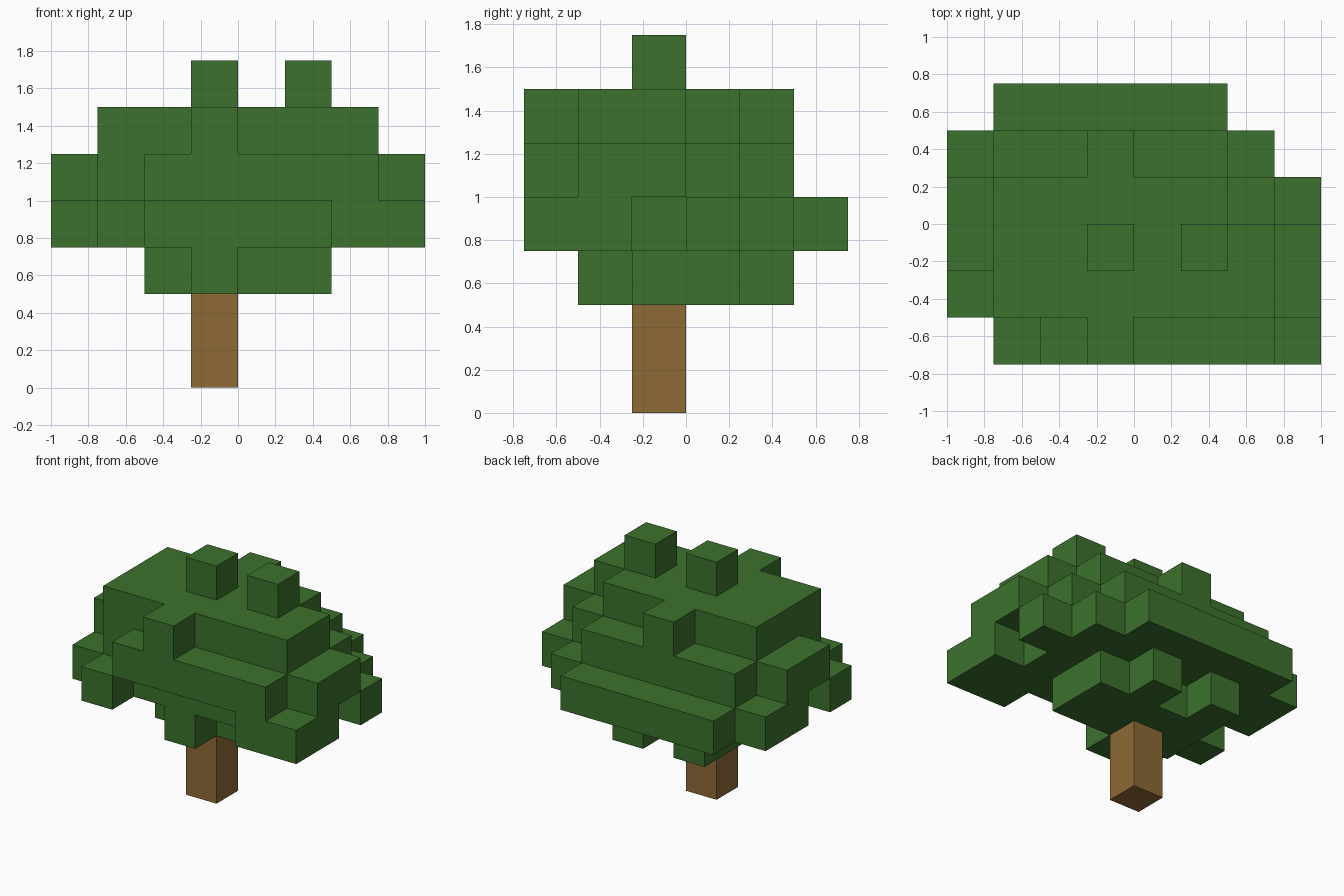
import bpy
import bmesh
from mathutils import Vector

CELL = 0.25
ORIGIN = Vector((-1.0, -0.75, 0.0))

cube = bpy.data.objects.get("Cube")
if cube:
    bpy.data.objects.remove(cube, do_unlink=True)


def make_material(name, rgb):
    mat = bpy.data.materials.new(name)
    mat.use_nodes = True
    color = (*rgb, 1.0)
    mat.diffuse_color = color
    bsdf = next(n for n in mat.node_tree.nodes if n.type == "BSDF_PRINCIPLED")
    bsdf.inputs["Base Color"].default_value = color
    return mat


def block_cells(layers, base):
    """Turn text plans (rows from front to back) into a set of grid cells."""
    return {(x, y, base + z)
            for z, plan in enumerate(layers)
            for y, row in enumerate(plan)
            for x, mark in enumerate(row) if mark == "#"}


def build_blocks(name, cells, mat):
    """Make the outer skin of the cells and merge its flat areas."""
    bm = bmesh.new()
    for cell in cells:
        for axis in range(3):
            for side in (0, 1):
                step = [0, 0, 0]
                step[axis] = 2 * side - 1
                if tuple(c + s for c, s in zip(cell, step)) in cells:
                    continue
                corners = []
                for a, b in ((0, 0), (1, 0), (1, 1), (0, 1)):
                    corner = list(cell)
                    corner[axis] += side
                    corner[(axis + 1) % 3] += a
                    corner[(axis + 2) % 3] += b
                    corners.append(bm.verts.new(ORIGIN + CELL * Vector(corner)))
                bm.faces.new(corners if side else corners[::-1])
    bmesh.ops.remove_doubles(bm, verts=bm.verts, dist=0.001)
    bmesh.ops.dissolve_limit(bm, angle_limit=0.01, verts=bm.verts, edges=bm.edges)
    mesh = bpy.data.meshes.new(name)
    bm.to_mesh(mesh)
    bm.free()
    mesh.materials.append(mat)
    obj = bpy.data.objects.new(name, mesh)
    bpy.context.collection.objects.link(obj)
    return obj


leaf_green = make_material("leaf green", (0.045, 0.165, 0.026))
bark_brown = make_material("bark brown", (0.275, 0.144, 0.037))

# Leaf crown, lowest layer first
CROWN = [
    ["........",
     "...#....",
     "..####..",
     "..####..",
     "..#.#..."],
    [".#....##",
     "########",
     ".######.",
     "########",
     "#######.",
     ".#####.."],
    ["..#####.",
     ".#######",
     "########",
     "#######.",
     ".#####.."],
    ["...#....",
     ".######.",
     ".######.",
     ".#####..",
     "...#...."],
    ["........",
     "........",
     "...#.#.."],
]
build_blocks("leaf_crown", block_cells(CROWN, 2), leaf_green)

# Trunk, two cells tall
TRUNK = [["", "", "...#"]] * 2
build_blocks("trunk", block_cells(TRUNK, 0), bark_brown)
